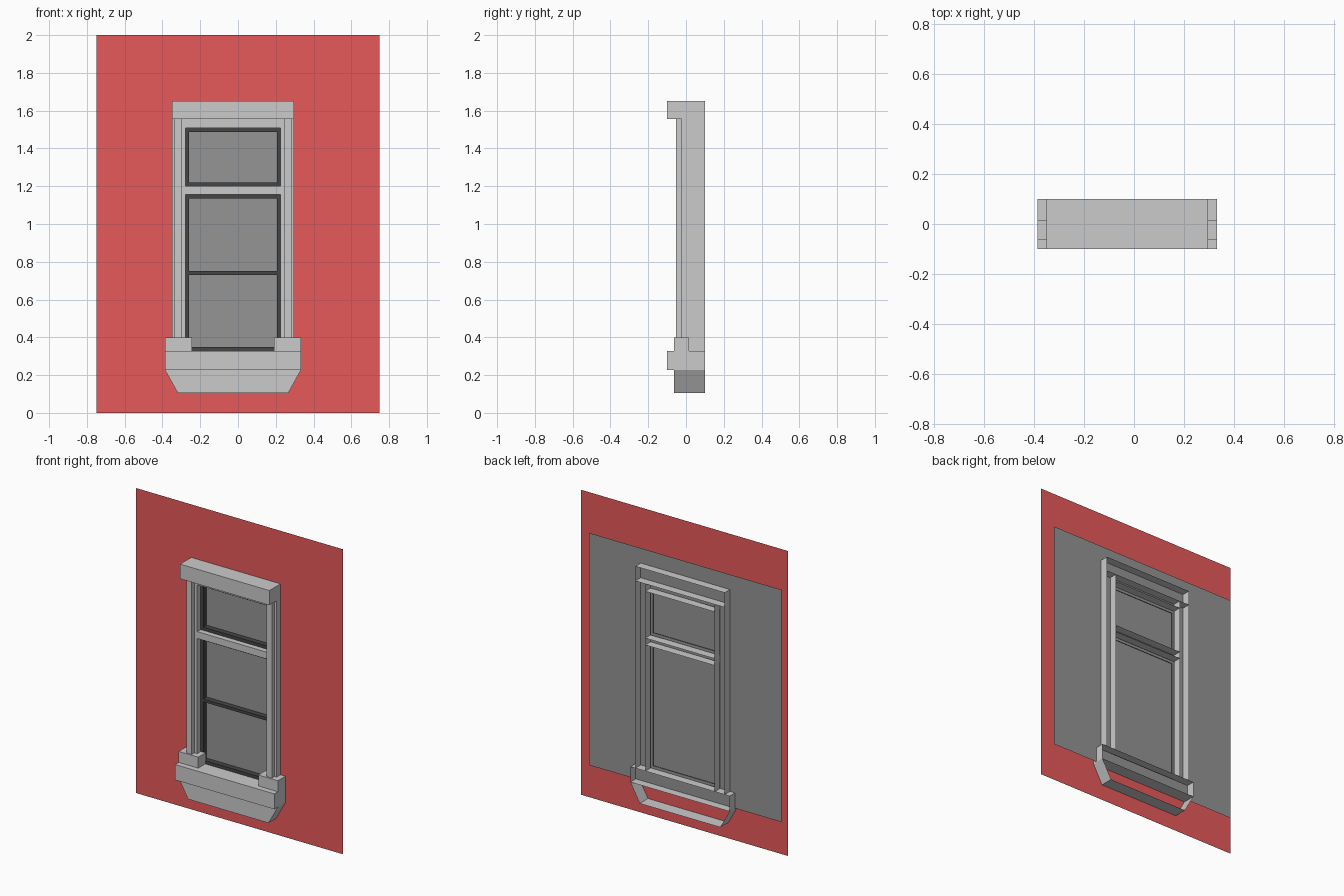
import bpy

if "Cube" in bpy.data.objects:
    bpy.data.objects.remove(bpy.data.objects["Cube"])

CX = -0.0265                      # window centre line
WALL_Y, GLASS_Y, BACK_Y = 0.015, 0.045, 0.1


def material(name, rgb):
    m = bpy.data.materials.new(name)
    m.diffuse_color = (*rgb, 1)
    m.use_nodes = True
    m.node_tree.nodes["Principled BSDF"].inputs["Base Color"].default_value = m.diffuse_color
    return m


RED = material("red_wall", (0.8, 0.1, 0.1))
DARK = material("dark_sash", (0.06, 0.06, 0.06))
GLASS = material("grey_glass", (0.3, 0.3, 0.3))


def mesh(name, verts, faces, mat=None):
    me = bpy.data.meshes.new(name)
    me.from_pydata(verts, [], faces)
    me.update()
    ob = bpy.data.objects.new(name, me)
    bpy.context.collection.objects.link(ob)
    if mat:
        me.materials.append(mat)
    return ob


def shell(name, x0, x1, z0, z1, y0, y1=BACK_Y, mat=None, inset=0.0, closed=False):
    """Box open at the back; inset narrows its lower edge."""
    outline = [(x0 + inset, z0), (x1 - inset, z0), (x1, z1), (x0, z1)]
    verts = [(x, y, z) for y in (y0, y1) for x, z in outline]
    faces = [(0, 1, 2, 3)] + [(i, i + 4, (i + 1) % 4 + 4, (i + 1) % 4) for i in range(4)]
    if closed:
        faces.append((7, 6, 5, 4))
    return mesh(name, verts, faces, mat)


def ring(name, outer, inner, y0, y1=None, mat=None):
    """Flat rectangular ring, given depth if y1 is set. Bounds are x0, x1, z0, z1."""
    def loop(b, y):
        x0, x1, z0, z1 = b
        return [(x0, y, z0), (x1, y, z0), (x1, y, z1), (x0, y, z1)]
    verts = loop(outer, y0) + loop(inner, y0)
    faces = [(i, (i + 1) % 4, (i + 1) % 4 + 4, i + 4) for i in range(4)]
    if y1 is not None:
        verts += loop(outer, y1) + loop(inner, y1)
        for i in range(4):
            j = (i + 1) % 4
            faces += [(i, i + 8, j + 8, j), (i + 4, j + 4, j + 12, i + 12)]
    return mesh(name, verts, faces, mat)


# Wall with window opening
ring("wall", (-0.75, 0.75, 0, 2), (CX - 0.29, CX + 0.29, 0.28, 1.6), WALL_Y, mat=RED)

# Large glass sheet behind the wall
mesh("glass", [(CX - 0.698, GLASS_Y, 0.227), (CX + 0.698, GLASS_Y, 0.227),
               (CX + 0.698, GLASS_Y, 1.75), (CX - 0.698, GLASS_Y, 1.75)],
     [(0, 1, 2, 3)], GLASS)

# Lintel, head board and transom
shell("lintel", CX - 0.324, CX + 0.324, 1.556, 1.652, -0.1)
shell("head_board", CX - 0.252, CX + 0.252, 1.507, 1.556, -0.025)
shell("transom", CX - 0.252, CX + 0.252, 1.155, 1.2, -0.025)

# Sill and tapered apron
shell("sill", CX - 0.36, CX + 0.36, 0.227, 0.328, -0.1)
shell("apron", CX - 0.36, CX + 0.36, 0.105, 0.227, -0.063, inset=0.068)

# Stepped jambs and their foot blocks
profile = [(0.324, BACK_Y), (0.324, -0.025), (0.309, -0.025), (0.309, -0.053),
           (0.272, -0.053), (0.272, -0.025), (0.252, -0.025), (0.252, BACK_Y)]
n = len(profile)
for side, s in (("left", -1), ("right", 1)):
    verts = [(CX + s * x, y, z) for z in (0.328, 1.556) for x, y in profile]
    quads = [(i, i + 1, i + 1 + n, i + n) for i in range(n - 1)]
    if s > 0:
        quads = [q[::-1] for q in quads]
    mesh(side + "_jamb", verts, quads)
    xs = sorted((CX + s * 0.218, CX + s * 0.36))
    shell(side + "_foot_block", *xs, 0.328, 0.4, -0.063, WALL_Y, closed=True)

# Dark sashes and glazing bar
for name, z0, z1 in (("upper_sash", 1.2, 1.507), ("lower_sash", 0.328, 1.155)):
    ring(name, (CX - 0.252, CX + 0.252, z0, z1),
         (CX - 0.232, CX + 0.232, z0 + 0.021, z1 - 0.021), 0.01, GLASS_Y + 0.004, DARK)
shell("glazing_bar", CX - 0.232, CX + 0.232, 0.731, 0.75, 0.01, GLASS_Y, DARK)
